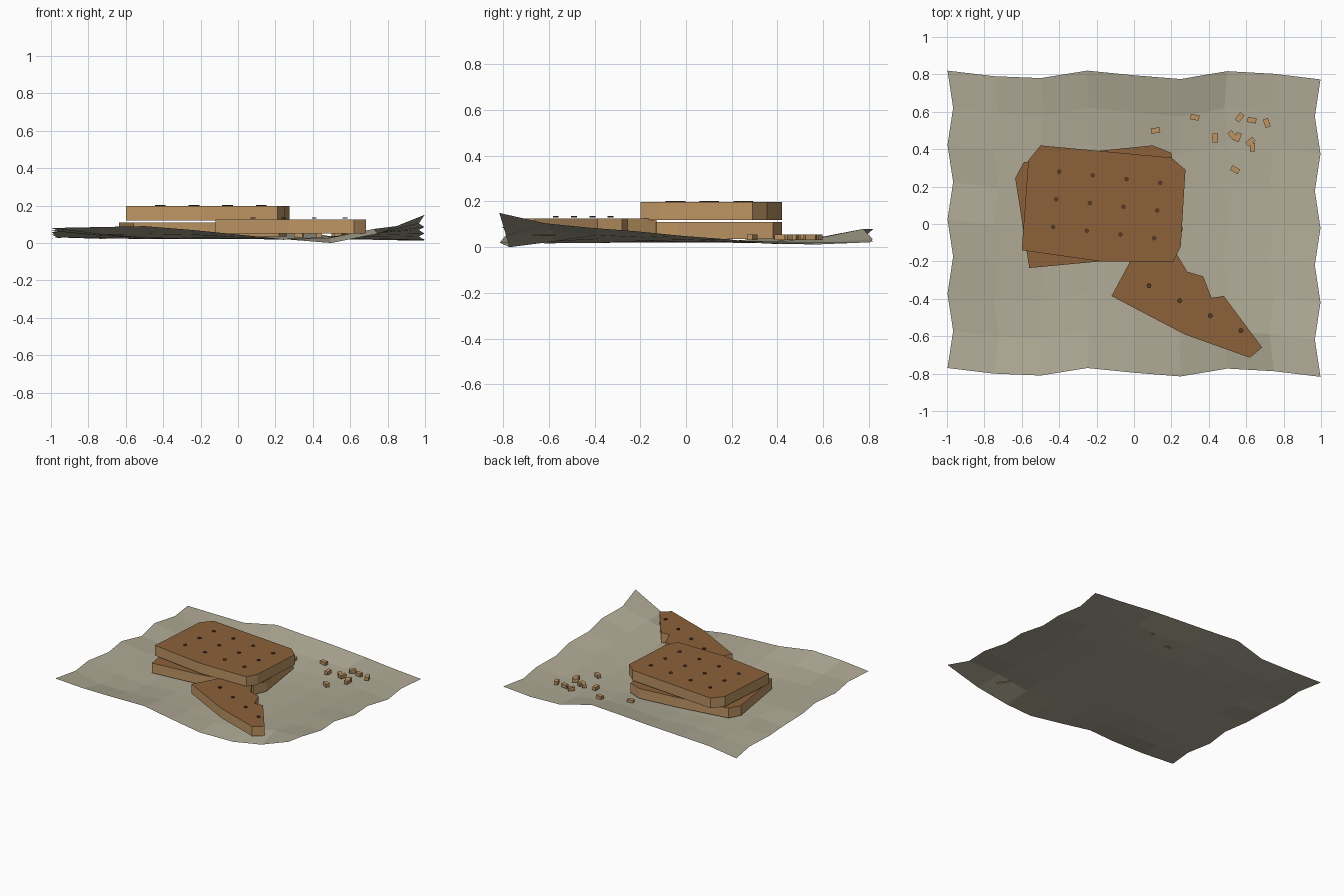
import bpy, bmesh
from math import radians
from mathutils import Matrix

cube = bpy.data.objects.get("Cube")
if cube:
    bpy.data.objects.remove(cube, do_unlink=True)


def material(name, rgb):
    m = bpy.data.materials.new(name)
    m.use_nodes = True
    m.diffuse_color = (*rgb, 1)
    bsdf = next(n for n in m.node_tree.nodes if n.type == 'BSDF_PRINCIPLED')
    bsdf.inputs["Base Color"].default_value = (*rgb, 1)
    bsdf.inputs["Roughness"].default_value = 0.9
    return m


CLOTH = material("beige_cloth", (.43, .40, .30))
CRUST = material("baked_brown", (.26, .12, .042))
DOUGH = material("golden_dough", (.51, .30, .127))
HOLE = material("dark_hole", (.09, .04, .016))


def finish(bm, name, *mats):
    mesh = bpy.data.meshes.new(name)
    bm.normal_update()
    bm.to_mesh(mesh)
    bm.free()
    for m in mats:
        mesh.materials.append(m)
    obj = bpy.data.objects.new(name, mesh)
    bpy.context.collection.objects.link(obj)
    return obj


# Rumpled cloth: border heights fade toward a nearly flat middle
N = 8
FRONT = [.08, .085, .09, .07, .045, .02, 0, .05, .15]
BACK = [.025, .04, .045, .08, .08, .08, .035, .02, .02]
LEFT = [.08, .07, .065, .06, .06, .03, .045, .03, .025]
RIGHT = [.15, .105, .085, .07, .05, .035, .015, .012, .02]
RIPPLE = [.025, -.005, -.015, .025, 0, -.02, .022, .008, -.022]


def sample(row, s):
    f = (s + 1) * N / 2
    i = min(int(f), N - 1)
    return row[i] + (row[i + 1] - row[i]) * (f - i)


def cloth_height(u, v):
    t = max(abs(u), abs(v))
    if t == 0:
        return .02
    if abs(v) >= abs(u):
        edge = sample(FRONT if v < 0 else BACK, u / t)
    else:
        edge = sample(LEFT if u < 0 else RIGHT, v / t)
    return .02 + (edge - .02) * t ** 3


bm = bmesh.new()
bmesh.ops.create_grid(bm, x_segments=N, y_segments=N, size=1)
for vert in bm.verts:
    u, v = vert.co.x, vert.co.y
    i, j = round((u + 1) * N / 2), round((v + 1) * N / 2)
    wave = .015 if j % 2 == 0 else -.015
    vert.co = (u * (.982 + wave), v * .795 + RIPPLE[i], cloth_height(u, v))
finish(bm, "cloth", CLOTH)


# Biscuit slabs: an outline raised to a thick plate with a baked top
def biscuit(name, outline, bottom, top):
    bm = bmesh.new()
    base = bm.faces.new([bm.verts.new((x, y, bottom)) for x, y in outline])
    ext = bmesh.ops.extrude_face_region(bm, geom=[base], use_keep_orig=True)
    for vert in (g for g in ext["geom"] if isinstance(g, bmesh.types.BMVert)):
        vert.co.z = top
    bmesh.ops.recalc_face_normals(bm, faces=bm.faces)
    for f in bm.faces:
        f.material_index = 0 if f.normal.z > .5 else 1
    return finish(bm, name, CRUST, DOUGH)


biscuit("top_biscuit", [
    (-.5, .42), (.2, .355), (.275, .29), (.25, -.12), (.21, -.2),
    (-.18, -.2), (-.6, -.14), (-.565, .34)], .12, .197)
biscuit("lower_biscuit", [
    (-.635, .245), (-.59, .33), (-.2, .39), (.1, .42), (.2, .38),
    (.26, -.03), (.22, -.13), (-.18, -.2), (-.56, -.235)], .035, .11)
biscuit("broken_piece", [
    (-.12, -.385), (-.01, -.18), (.21, -.13), (.285, -.255), (.37, -.28),
    (.415, -.395), (.48, -.385), (.685, -.66), (.62, -.715), (.27, -.59)],
    .052, .125)


# Docking holes: small dark discs
def holes(name, points, z):
    bm = bmesh.new()
    for x, y in points:
        bmesh.ops.create_cone(bm, cap_ends=True, segments=8, radius1=.013,
                              radius2=.013, depth=.006,
                              matrix=Matrix.Translation((x, y, z)))
    finish(bm, name, HOLE)


holes("top_biscuit_holes", [(-.4 + .18 * c - .016 * r, .28 - .02 * c - .148 * r)
                            for r in range(3) for c in range(4)], .199)
holes("broken_piece_holes", [(.08 + .164 * c, -.33 - .08 * c)
                             for c in range(4)], .133)

# Scattered crumbs: x, y, turn in degrees
CRUMBS = [(.115, .5, 10), (.325, .57, -10), (.435, .46, 90), (.525, .475, -50),
          (.555, .465, 70), (.565, .57, 50), (.63, .555, -10), (.71, .54, -70),
          (.622, .44, 40), (.633, .41, 90), (.54, .29, -30)]
bm = bmesh.new()
for x, y, turn in CRUMBS:
    bmesh.ops.create_cube(bm, size=1, matrix=Matrix.Translation((x, y, .043))
                          @ Matrix.Rotation(radians(turn), 4, 'Z')
                          @ Matrix.Diagonal((.047, .028, .025, 1)))
finish(bm, "crumbs", DOUGH)
